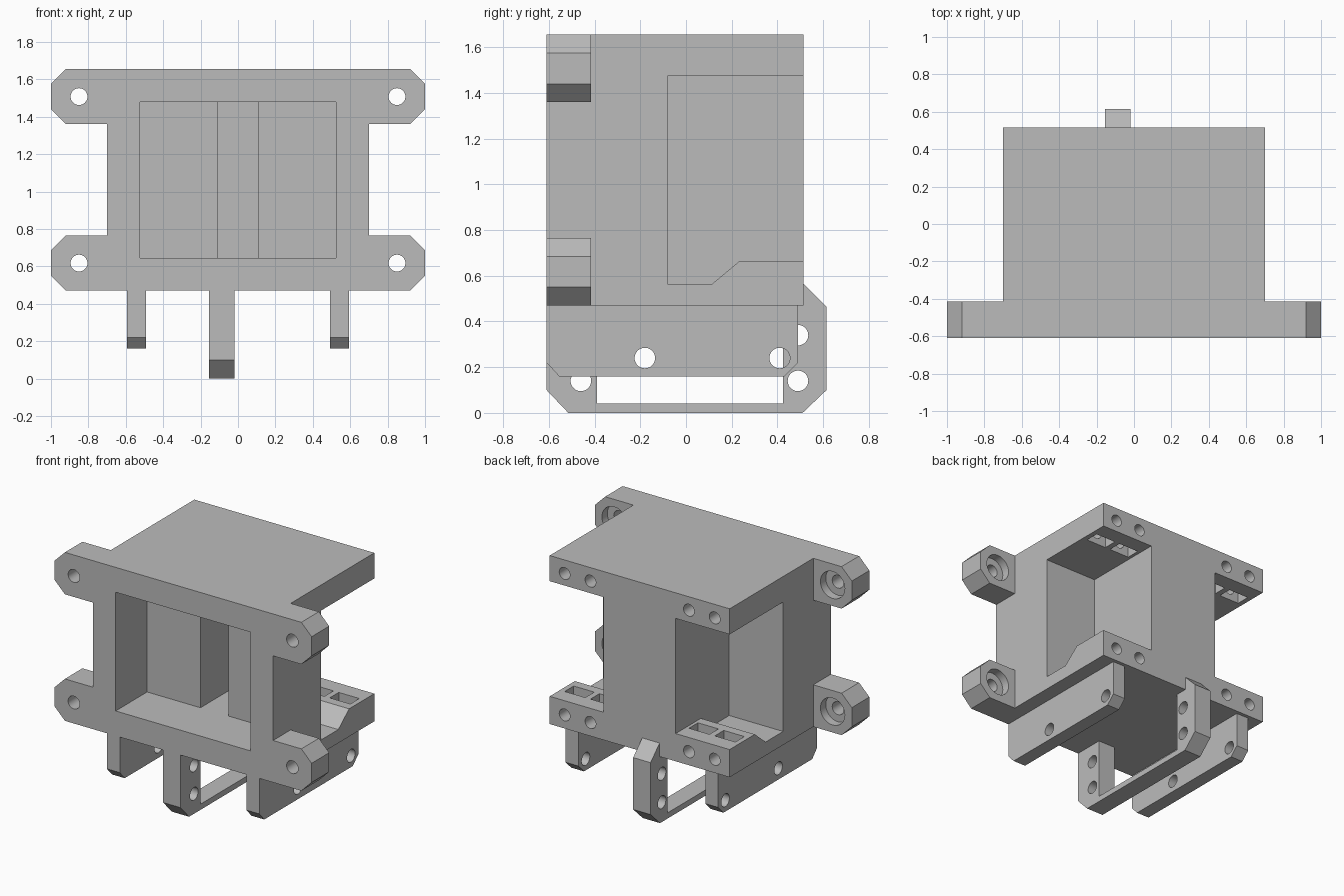
import bpy, bmesh, math

cube = bpy.data.objects.get("Cube")
if cube:
    bpy.data.objects.remove(cube, do_unlink=True)

GREY = (0.5, 0.5, 0.5, 1)
mat = bpy.data.materials.new("plain grey")
mat.use_nodes = True
mat.diffuse_color = GREY
mat.node_tree.nodes["Principled BSDF"].inputs["Base Color"].default_value = GREY


def prism(name, axis, pts, lo, hi):
    """Extrude a profile along x (points are y, z) or along y (points are x, z)."""
    def place(p, t):
        return (t, p[0], p[1]) if axis == "x" else (p[0], t, p[1])
    bm = bmesh.new()
    a = [bm.verts.new(place(p, lo)) for p in pts]
    b = [bm.verts.new(place(p, hi)) for p in pts]
    bm.faces.new(a)
    bm.faces.new(b)
    for i in range(len(pts)):
        j = (i + 1) % len(pts)
        bm.faces.new((a[i], a[j], b[j], b[i]))
    bmesh.ops.recalc_face_normals(bm, faces=bm.faces)
    mesh = bpy.data.meshes.new(name)
    bm.to_mesh(mesh)
    bm.free()
    mesh.materials.append(mat)
    obj = bpy.data.objects.new(name, mesh)
    bpy.context.collection.objects.link(obj)
    return obj


def box(name, x, y, z):
    pts = [(y[0], z[0]), (y[1], z[0]), (y[1], z[1]), (y[0], z[1])]
    return prism(name, "x", pts, *x)


def rod(axis, u, v, r, lo, hi):
    n = 32
    pts = [(u + r * math.cos(math.tau * i / n), v + r * math.sin(math.tau * i / n))
           for i in range(n)]
    return prism("cutter", axis, pts, lo, hi)


def activate(obj):
    bpy.ops.object.select_all(action="DESELECT")
    obj.select_set(True)
    bpy.context.view_layer.objects.active = obj


def cut(obj, cutters):
    activate(obj)
    for c in cutters:
        c.hide_render = True
        mod = obj.modifiers.new("cut", "BOOLEAN")
        mod.operation = "DIFFERENCE"
        mod.solver = "EXACT"
        mod.object = c
        bpy.ops.object.modifier_apply(modifier=mod.name)
        bpy.data.objects.remove(c, do_unlink=True)
    bpy.ops.object.shade_smooth_by_angle(angle=math.radians(30))


FRONT, BACK = -0.61, 0.515
BOTTOM, TOP = 0.47, 1.655
HOLE = 0.045

# Body block with the stepped front pocket
body = box("body", (-0.7, 0.7), (FRONT, BACK), (BOTTOM, TOP))
cutters = [
    box("cutter", (-0.525, 0.525), (-0.7, -0.26), (0.645, 1.48)),
    box("cutter", (-0.11, 0.11), (-0.3, 0.345), (0.645, 1.48)),
]
# Open rear corner pockets, with screw holes and nut slots
corner = [(-0.08, 0.565), (0.115, 0.565), (0.235, 0.665),
          (0.6, 0.665), (0.6, 1.475), (-0.08, 1.475)]
for s in (-1, 1):
    cutters.append(prism("cutter", "x", corner, *sorted((s * 0.28, s * 0.8))))
    for x in (s * 0.383, s * 0.584):
        for hole_z, slot in ((0.565, (0.5, 0.7)), (1.56, (1.44, 1.625))):
            cutters.append(rod("y", x, hole_z, 0.042, 0.17, 0.6))
            cutters.append(box("cutter", (x - 0.08, x + 0.08), (0.3, 0.4), slot))
cut(body, cutters)

# Four chamfered mounting ears with counterbored holes
for s, side in ((1, "left"), (-1, "right")):
    for z, level in ((BOTTOM, "lower"), (1.36, "upper")):
        h = 0.295
        outline = [(0.7, z), (0.92, z), (1, z + 0.08), (1, z + h - 0.08),
                   (0.92, z + h), (0.7, z + h)]
        ear = prism(f"mounting_ear_{level}_{side}", "y",
                    [(s * x, v) for x, v in outline], FRONT, -0.415)
        cx, cz = s * 0.85, z + h / 2
        cut(ear, [rod("y", cx, cz, HOLE, -0.7, -0.3),
                  rod("y", cx, cz, 0.095, -0.475, -0.3)])

# Outer rails under the body
rail = [(FRONT, BOTTOM), (FRONT, 0.22), (-0.555, 0.16), (0.43, 0.16),
        (0.49, 0.22), (0.49, BOTTOM)]
for s, side in ((1, "left"), (-1, "right")):
    x = s * 0.543
    leg = prism(f"rail_{side}", "x", rail, x - 0.05, x + 0.05)
    cut(leg, [rod("x", y, 0.24, HOLE, x - 0.2, x + 0.2) for y in (-0.18, 0.41)])

# Central frame, hooked up behind the body
frame = [(FRONT, BOTTOM), (FRONT, 0.1), (-0.515, 0), (0.51, 0), (0.615, 0.1),
         (0.615, 0.465), (BACK, 0.565), (BACK, BOTTOM), (0.425, BOTTOM),
         (0.425, 0.04), (-0.39, 0.04), (-0.39, BOTTOM)]
center = prism("center_frame", "x", frame, -0.155, -0.02)
cut(center, [rod("x", y, z, HOLE, -0.3, 0.1) for y in (-0.46, 0.49) for z in (0.14, 0.34)])
